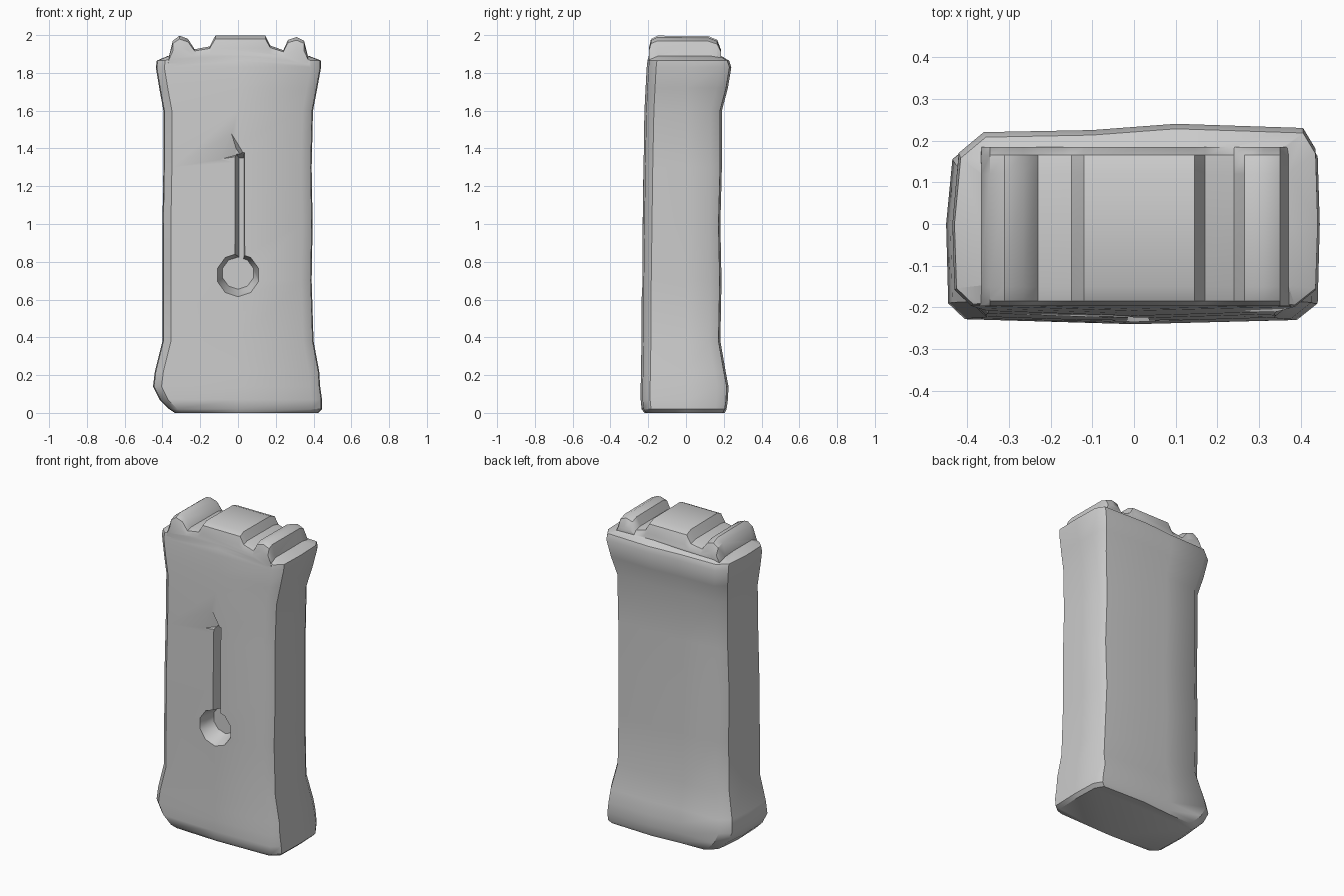
import bpy, bmesh, math

if "Cube" in bpy.data.objects:
    bpy.data.objects.remove(bpy.data.objects["Cube"])


def loft(name, rings):
    """Skin a list of matching closed rings and cap both ends."""
    bm = bmesh.new()
    vs = [[bm.verts.new(p) for p in r] for r in rings]
    n = len(vs[0])
    for a, b in zip(vs, vs[1:]):
        for i in range(n):
            j = (i + 1) % n
            bm.faces.new((a[i], a[j], b[j], b[i]))
    bm.faces.new(vs[0][::-1])
    bm.faces.new(vs[-1])
    bmesh.ops.recalc_face_normals(bm, faces=bm.faces)
    me = bpy.data.meshes.new(name)
    bm.to_mesh(me)
    bm.free()
    ob = bpy.data.objects.new(name, me)
    bpy.context.collection.objects.link(ob)
    return ob


def boolean(target, tool, op):
    m = target.modifiers.new(op.lower(), 'BOOLEAN')
    m.operation, m.solver, m.object = op, 'EXACT', tool
    bpy.context.view_layer.objects.active = target
    bpy.ops.object.modifier_apply(modifier=m.name)
    bpy.data.objects.remove(tool)


def section(z, xl, xr, yf, yb):
    """Chamfered, slightly bulging rectangle."""
    return [(x, y, z) for x, y in (
        (xl + .04, yf + .012), (0, yf), (xr - .05, yf + .01), (xr, yf + .05),
        (xr + .005, 0), (xr, yb - .06), (xr - .03, yb - .01), (.1, yb),
        (-.1, yb - .015), (xl + .07, yb - .02), (xl + .01, yb - .07),
        (xl - .005, 0), (xl, yf + .05))]


# Main block: flared foot, straight shaft, flared head
levels = [
    (0.00, -.33, .42, -.220, .205), (0.02, -.36, .44, -.235, .215),
    (0.07, -.41, .44, -.240, .222), (0.14, -.445, .43, -.240, .225),
    (0.22, -.435, .425, -.238, .210), (0.38, -.395, .395, -.236, .182),
    (0.70, -.395, .385, -.234, .188), (1.00, -.395, .390, -.230, .182),
    (1.30, -.390, .385, -.226, .190), (1.60, -.390, .392, -.220, .190),
    (1.72, -.412, .415, -.214, .222), (1.83, -.430, .435, -.208, .240),
    (1.865, -.425, .435, -.204, .228), (1.89, -.365, .37, -.197, .185)]
body = loft("keyhole_block", [section(*l) for l in levels])

# Battlement: one profile with two ridges and a flat centre, run front to back
profile = [(-.37, 1.85), (-.365, 1.89), (-.345, 1.97), (-.31, 1.997), (-.265, 1.98),
           (-.23, 1.925), (-.15, 1.94), (-.12, 1.997), (.145, 1.997), (.17, 1.945),
           (.24, 1.92), (.265, 1.975), (.31, 1.99), (.35, 1.97), (.37, 1.89), (.375, 1.85)]


def ridge(y, lower):
    return [(x, y, max(1.85, z - lower * (z - 1.85))) for x, z in profile]


crest = loft("crest", [ridge(-.197, .45), ridge(-.185, .12), ridge(-.15, 0),
                       ridge(.12, .02), ridge(.165, .15), ridge(.185, .5)])
boolean(body, crest, 'UNION')

# Keyhole: round funnel, then tapered slot above it


def funnel(y, r, cz):
    return [(r * math.cos(math.tau * (i + .5) / 10), y, cz + r * math.sin(math.tau * (i + .5) / 10))
            for i in range(10)]


boolean(body, loft("hole_cutter", [funnel(-.30, .135, .73), funnel(-.233, .115, .73),
                                   funnel(-.13, .085, .74)]), 'DIFFERENCE')


def slot(y, l, r, bottom, top):
    return [(l, y, bottom), (r, y, bottom), (r, y, top), (l, y, top)]


boolean(body, loft("slot_cutter", [slot(-.30, -.035, .045, .76, 1.40),
                                   slot(-.225, -.015, .035, .76, 1.38),
                                   slot(-.13, .005, .028, .76, 1.35)]), 'DIFFERENCE')

# Shallow chip at the head of the slot
chip = loft("chip_cutter", [[(-.14, -.24, 1.33), (.05, -.24, 1.36), (-.05, -.24, 1.53)],
                            [(-.02, -.195, 1.36), (.01, -.195, 1.37), (-.01, -.195, 1.40)]])
boolean(body, chip, 'DIFFERENCE')

bpy.ops.object.select_all(action='DESELECT')
body.select_set(True)
bpy.context.view_layer.objects.active = body
bpy.ops.object.shade_smooth_by_angle(angle=math.radians(40))
